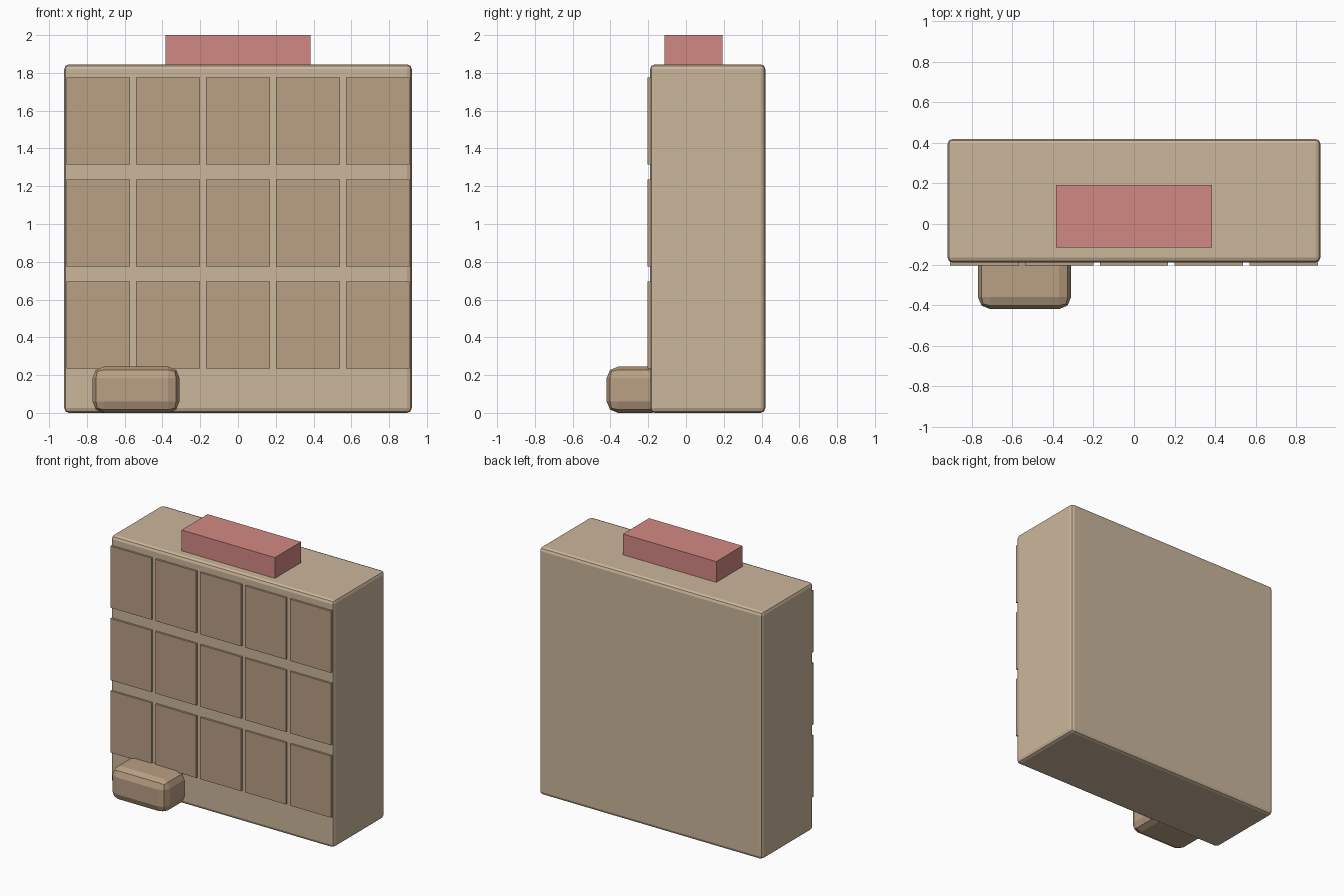
import bpy

if "Cube" in bpy.data.objects:
    bpy.data.objects.remove(bpy.data.objects["Cube"])


def material(name, rgb):
    m = bpy.data.materials.new(name)
    m.diffuse_color = (*rgb, 1)
    m.use_nodes = True
    m.node_tree.nodes["Principled BSDF"].inputs["Base Color"].default_value = m.diffuse_color
    return m


def box(name, lo, hi, mat, bevel=0):
    centre = [(a + b) / 2 for a, b in zip(lo, hi)]
    bpy.ops.mesh.primitive_cube_add(size=1, location=centre)
    ob = bpy.context.object
    ob.name = name
    ob.scale = [b - a for a, b in zip(lo, hi)]
    bpy.ops.object.transform_apply(location=False, rotation=False, scale=True)
    ob.data.materials.append(mat)
    if bevel:
        mod = ob.modifiers.new("rounded_edges", "BEVEL")
        mod.width = bevel
        mod.segments = 2
    return ob


wall = material("wall_beige", (0.60, 0.47, 0.33))
tan = material("window_tan", (0.49, 0.35, 0.23))
porch_tan = material("porch_tan", (0.49, 0.35, 0.23))
red = material("roof_red", (0.65, 0.25, 0.23))

# Main block
box("building_body", (-0.92, -0.19, 0), (0.92, 0.42, 1.845), wall, 0.025)

# Grid of window panels on the front
for row in range(3):
    for col in range(5):
        x = (col - 2) * 0.37
        z = 0.465 + row * 0.54
        box(f"window_panel_{row + 1}_{col + 1}",
            (x - 0.169, -0.205, z - 0.23), (x + 0.169, -0.175, z + 0.23), tan)

# Rounded entrance block at the front left
box("entrance_porch", (-0.77, -0.42, 0), (-0.31, -0.12, 0.245), porch_tan, 0.06)

# Red block on the roof
box("roof_block", (-0.385, -0.115, 1.845), (0.385, 0.193, 2.0), red)
